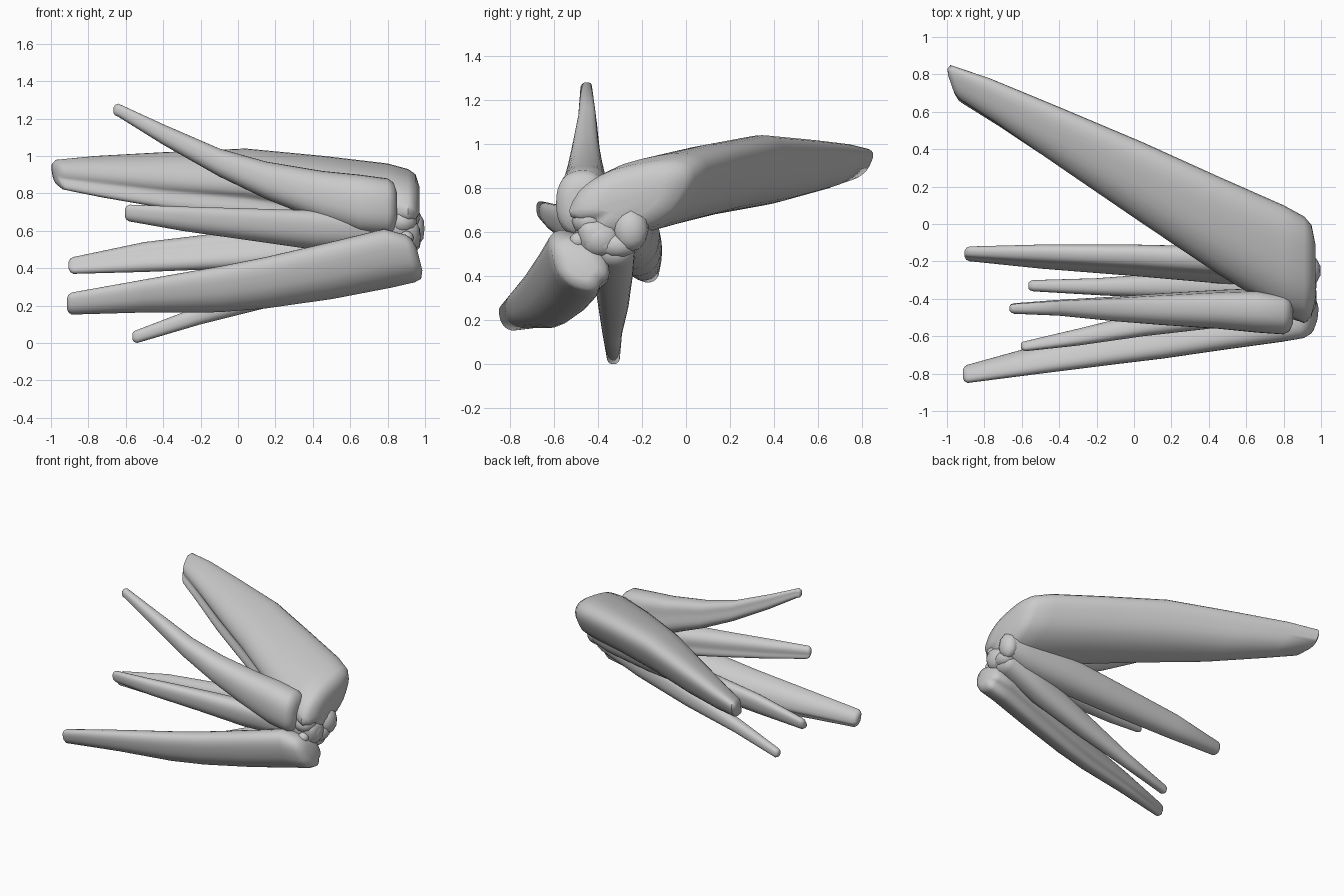
import bpy, bmesh, math

cube = bpy.data.objects.get("Cube")
if cube:
    bpy.data.objects.remove(cube)

grey = bpy.data.materials.new("plain_grey")
grey.use_nodes = True
grey.diffuse_color = (0.6, 0.6, 0.6, 1)
grey.node_tree.nodes["Principled BSDF"].inputs["Base Color"].default_value = (0.6, 0.6, 0.6, 1)

SIDES = 32


def finish(name, bm):
    bmesh.ops.recalc_face_normals(bm, faces=bm.faces)
    mesh = bpy.data.meshes.new(name)
    bm.to_mesh(mesh)
    bm.free()
    mesh.materials.append(grey)
    obj = bpy.data.objects.new(name, mesh)
    bpy.context.collection.objects.link(obj)
    bpy.ops.object.select_all(action="DESELECT")
    obj.select_set(True)
    bpy.context.view_layer.objects.active = obj
    bpy.ops.object.shade_smooth_by_angle(angle=math.radians(60))


def power(v, p):
    return math.copysign(abs(v) ** p, v)


# Loft through stations (x, y_min, y_max, z_min, z_max) with rounded ends.
# lean skews each section, dent hollows one side (its direction turning by
# dent_turn from tip to base), slants shear the ends.
def blade(name, stations, lean=0.0, dent=0.0, dent_dir=0.0, dent_turn=0.0,
          slant=0.0, base_slant=0.0, round_end=0.05):
    def shrunk(s, dx, k):
        x, y0, y1, z0, z1 = s
        cy, cz, hy, hz = (y0 + y1) / 2, (z0 + z1) / 2, (y1 - y0) * k / 2, (z1 - z0) * k / 2
        return (x + dx, cy - hy, cy + hy, cz - hz, cz + hz)

    first, last = stations[0], stations[-1]
    rows = [shrunk(first, -0.025, 0.45), shrunk(first, -0.017, 0.8)] + stations
    rows += [shrunk(last, round_end * 0.65, 0.85), shrunk(last, round_end, 0.5)]
    bm = bmesh.new()
    rings = []
    for i, (x, y0, y1, z0, z1) in enumerate(rows):
        cy, cz, hy, hz = (y0 + y1) / 2, (z0 + z1) / 2, (y1 - y0) / 2, (z1 - z0) / 2
        tip = min(1, max(0, 1.5 - i / 3))
        end = min(1, max(0, 1.5 - (len(rows) - 1 - i) / 3))
        facing = dent_dir + dent_turn * i / (len(rows) - 1)
        ring = []
        for j in range(SIDES):
            t = math.tau * j / SIDES
            hollow = 1 - dent * max(0, math.cos(t - facing)) ** 7
            y = power(math.cos(t), 0.85) * hy * hollow
            z = power(math.sin(t + lean), 0.85) * hz * hollow
            ring.append(bm.verts.new((x + slant * tip * y + base_slant * end * z, cy + y, cz + z)))
        rings.append(ring)
    for a, b in zip(rings, rings[1:]):
        for j in range(SIDES):
            k = (j + 1) % SIDES
            bm.faces.new((a[j], a[k], b[k], b[j]))
    bm.faces.new(rings[0])
    bm.faces.new(rings[-1])
    finish(name, bm)


# Broad rear blade, hollowed along its inner side
blade("broad_blade", [
    (-0.95, 0.63, 0.85, 0.82, 0.98),
    (-0.75, 0.50, 0.78, 0.78, 1.00),
    (-0.40, 0.26, 0.63, 0.72, 1.02),
    (0.04, -0.04, 0.44, 0.67, 1.04),
    (0.46, -0.32, 0.25, 0.61, 1.00),
    (0.80, -0.52, 0.10, 0.56, 0.96),
    (0.91, -0.56, 0.04, 0.56, 0.93)],
    lean=0.6, dent=0.36, dent_dir=2.8, dent_turn=0.9, slant=-0.35, round_end=0.06)

# Low front blade, hollowed beneath
blade("low_front_blade", [
    (-0.89, -0.85, -0.75, 0.15, 0.27),
    (-0.50, -0.80, -0.64, 0.16, 0.34),
    (-0.10, -0.75, -0.54, 0.16, 0.41),
    (0.15, -0.72, -0.48, 0.18, 0.46),
    (0.50, -0.67, -0.40, 0.23, 0.54),
    (0.80, -0.63, -0.34, 0.29, 0.61),
    (0.92, -0.61, -0.34, 0.32, 0.58)], lean=-0.45, dent=0.25, dent_dir=-0.5, base_slant=-0.25)

# High blade, sweeping upward to its tip
blade("high_blade", [
    (-0.64, -0.48, -0.42, 1.21, 1.28),
    (-0.40, -0.49, -0.40, 1.06, 1.17),
    (-0.10, -0.52, -0.38, 0.89, 1.04),
    (0.15, -0.54, -0.36, 0.77, 0.97),
    (0.45, -0.56, -0.34, 0.65, 0.92),
    (0.65, -0.58, -0.33, 0.59, 0.90),
    (0.80, -0.59, -0.35, 0.58, 0.88)], dent=0.2, dent_dir=0.2)

# Middle front blade
blade("middle_blade", [
    (-0.58, -0.68, -0.62, 0.65, 0.74),
    (-0.30, -0.65, -0.55, 0.60, 0.73),
    (0.05, -0.60, -0.46, 0.55, 0.72),
    (0.40, -0.56, -0.38, 0.50, 0.71),
    (0.92, -0.49, -0.30, 0.49, 0.66)], lean=-0.3, dent=0.25)

# Rear low blade, grooved above
blade("rear_low_blade", [
    (-0.88, -0.20, -0.12, 0.37, 0.46),
    (-0.50, -0.24, -0.11, 0.38, 0.54),
    (0.00, -0.28, -0.11, 0.40, 0.60),
    (0.45, -0.32, -0.12, 0.43, 0.66),
    (0.80, -0.34, -0.15, 0.47, 0.69),
    (0.93, -0.33, -0.17, 0.51, 0.69)], lean=0.35, dent=0.35, dent_dir=2.4)

# Lowest blade
blade("lowest_blade", [
    (-0.54, -0.36, -0.30, 0.00, 0.07),
    (-0.20, -0.38, -0.29, 0.10, 0.20),
    (0.20, -0.40, -0.26, 0.20, 0.37),
    (0.60, -0.42, -0.24, 0.32, 0.54),
    (0.90, -0.42, -0.23, 0.44, 0.64)])

# Knuckles where the blades meet
knuckles = [
    ("rear_knuckle", (0.94, -0.25, 0.61), (0.06, 0.08, 0.10)),
    ("middle_knuckle", (0.91, -0.39, 0.57), (0.07, 0.10, 0.09)),
    ("upper_knuckle", (0.88, -0.44, 0.65), (0.08, 0.08, 0.07)),
    ("lower_knuckle", (0.92, -0.31, 0.54), (0.06, 0.09, 0.06)),
    ("small_knuckle", (0.90, -0.49, 0.56), (0.04, 0.04, 0.04))]
for name, centre, size in knuckles:
    bm = bmesh.new()
    bmesh.ops.create_icosphere(bm, subdivisions=2, radius=1)
    for v in bm.verts:
        v.co = [c + p * s for c, p, s in zip(centre, v.co, size)]
    finish(name, bm)
